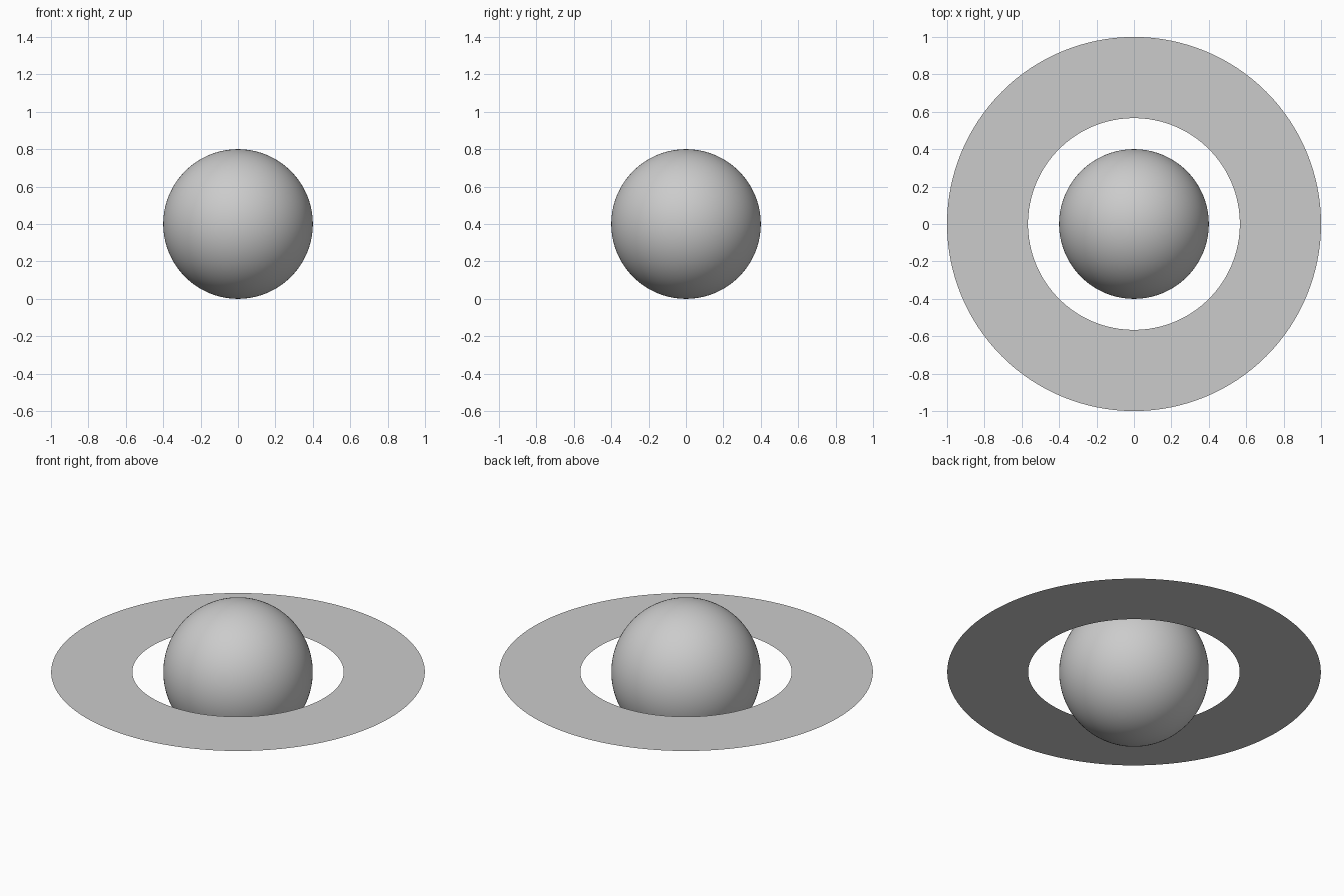
import bpy, bmesh
from math import cos, sin, tau

if "Cube" in bpy.data.objects:
    bpy.data.objects.remove(bpy.data.objects["Cube"])

RADIUS = 0.4
RING_INNER, RING_OUTER = 0.566, 1.0
SEGMENTS = 128

# Planet: smooth ball resting on the ground plane
bpy.ops.mesh.primitive_uv_sphere_add(segments=SEGMENTS, ring_count=64,
                                     radius=RADIUS, location=(0, 0, RADIUS))
planet = bpy.context.object
planet.name = "planet"
bpy.ops.object.shade_smooth()

# Ring: paper-thin flat annulus around the planet's equator
bm = bmesh.new()


def circle(radius):
    return [bm.verts.new((radius * cos(tau * i / SEGMENTS),
                          radius * sin(tau * i / SEGMENTS), 0))
            for i in range(SEGMENTS)]


inner, outer = circle(RING_INNER), circle(RING_OUTER)
for i in range(SEGMENTS):
    j = (i + 1) % SEGMENTS
    bm.faces.new((inner[i], outer[i], outer[j], inner[j]))
mesh = bpy.data.meshes.new("planet_ring")
bm.to_mesh(mesh)
bm.free()
ring = bpy.data.objects.new("planet_ring", mesh)
ring.location.z = RADIUS
bpy.context.collection.objects.link(ring)
